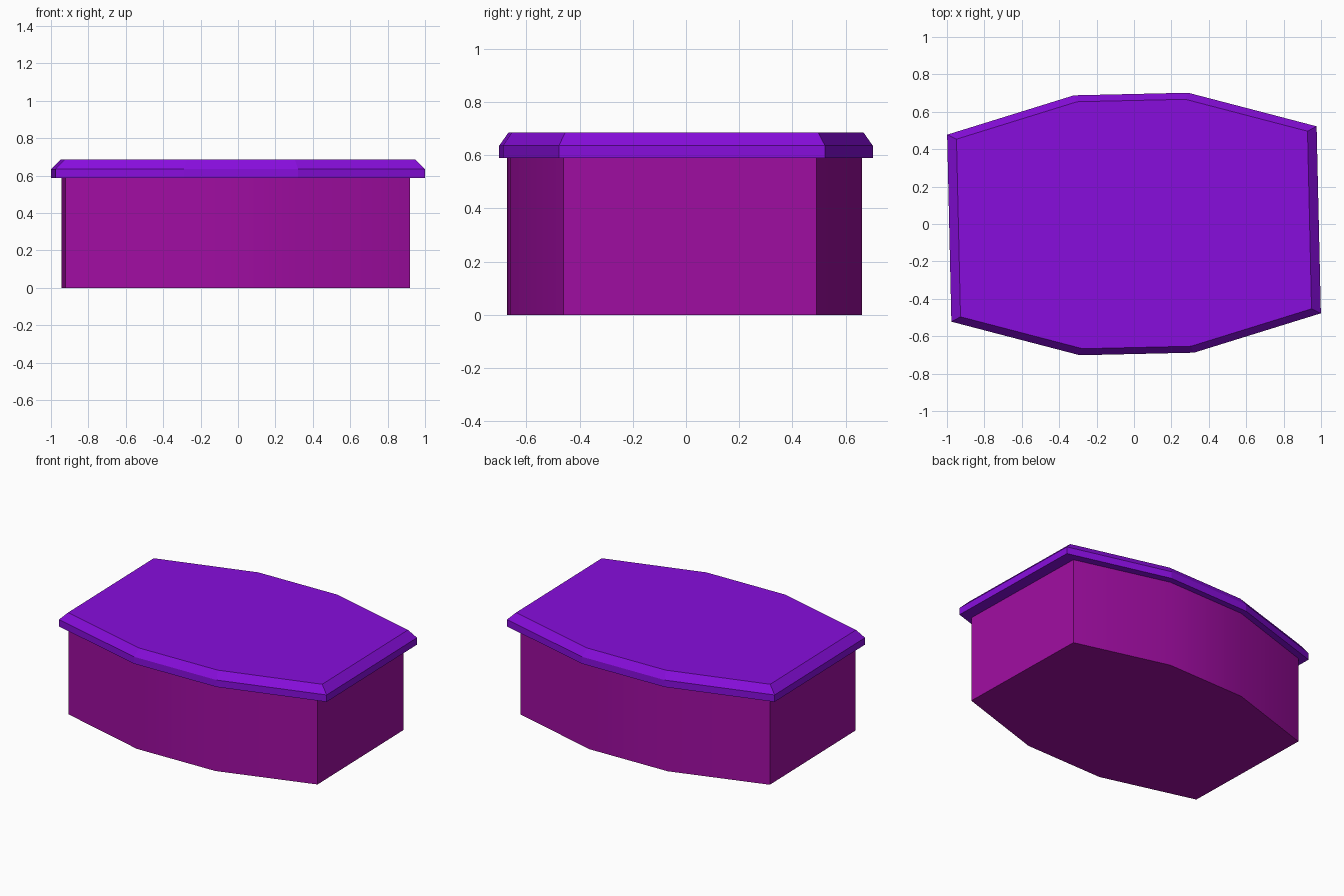
import bpy, bmesh, math
from mathutils import Matrix, Vector

if "Cube" in bpy.data.objects:
    bpy.data.objects.remove(bpy.data.objects["Cube"])

TILT = Matrix.Rotation(math.radians(1.3), 3, 'Z')


def material(name, color):
    m = bpy.data.materials.new(name)
    m.diffuse_color = (*color, 1)
    m.use_nodes = True
    m.node_tree.nodes["Principled BSDF"].inputs["Base Color"].default_value = m.diffuse_color
    return m


def outline(w, d, mid_w, mid_d):
    # box outline with bowed front and back, counter-clockwise
    return [(w, -d), (w, d), (mid_w, mid_d), (-mid_w, mid_d),
            (-w, d), (-w, -d), (-mid_w, -mid_d), (mid_w, -mid_d)]


def loft(name, points, levels, mat, centre=(0, 0)):
    # stack scaled copies of the outline; levels = (z, scale)
    bm = bmesh.new()
    offset = Vector((*centre, 0))
    rings = [[bm.verts.new(TILT @ Vector((x * s, y * s, z)) + offset) for x, y in points]
             for z, s in levels]
    n = len(points)
    for a, b in zip(rings, rings[1:]):
        for i in range(n):
            j = (i + 1) % n
            bm.faces.new((a[i], a[j], b[j], b[i]))
    bm.faces.new(rings[0][::-1])
    bm.faces.new(rings[-1])
    mesh = bpy.data.meshes.new(name)
    bm.to_mesh(mesh)
    bm.free()
    mesh.materials.append(mat)
    obj = bpy.data.objects.new(name, mesh)
    bpy.context.collection.objects.link(obj)
    return obj


magenta = material("magenta", (0.35, 0.004, 0.36))
violet = material("violet", (0.245, 0.004, 0.72))

# Box body, softly shaded around its bowed sides
body = loft("box_body", outline(0.92, 0.475, 0.29, 0.66),
            [(0, 1), (0.59, 1)], magenta, (-0.012, -0.006))
bpy.context.view_layer.objects.active = body
body.select_set(True)
bpy.ops.object.shade_smooth_by_angle(angle=math.radians(30))

# Overhanging lid with a chamfered top rim
loft("lid", outline(0.988, 0.50, 0.305, 0.695),
     [(0.588, 1), (0.635, 1), (0.685, 0.95)], violet)
